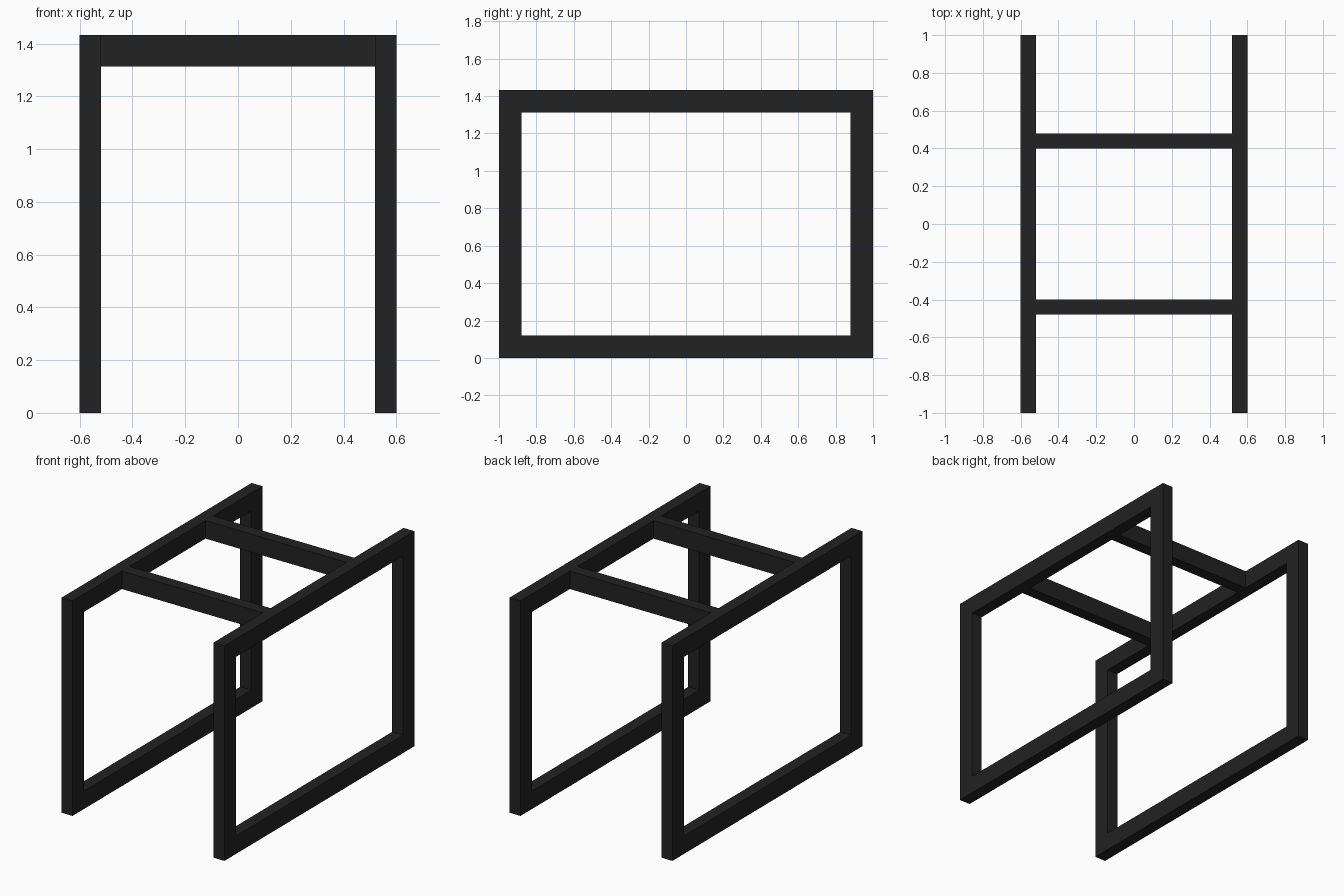
import bpy, bmesh

if "Cube" in bpy.data.objects:
    bpy.data.objects.remove(bpy.data.objects["Cube"])

HEIGHT, BAR, THICK = 1.433, 0.12, 0.08
OUTER_X = 0.6

mat = bpy.data.materials.new("black_metal")
mat.diffuse_color = (0.016, 0.016, 0.016, 1)
mat.use_nodes = True
mat.node_tree.nodes["Principled BSDF"].inputs["Base Color"].default_value = mat.diffuse_color


def finish(name, bm):
    bmesh.ops.recalc_face_normals(bm, faces=bm.faces)
    mesh = bpy.data.meshes.new(name)
    bm.to_mesh(mesh)
    bm.free()
    mesh.materials.append(mat)
    obj = bpy.data.objects.new(name, mesh)
    bpy.context.collection.objects.link(obj)
    return obj


def side_frame(name, x0):
    """Upright rectangular ring, extruded along x."""
    bm = bmesh.new()

    def ring(inset):
        y, lo, hi = 1 - inset, inset, HEIGHT - inset
        return [bm.verts.new((x0, a, b))
                for a, b in ((-y, lo), (y, lo), (y, hi), (-y, hi))]

    outer, inner = ring(0), ring(BAR)
    faces = []
    for i in range(4):
        j = (i + 1) % 4
        faces.append(bm.faces.new((outer[i], outer[j], inner[j], inner[i])))
    ext = bmesh.ops.extrude_face_region(bm, geom=faces, use_keep_orig=True)
    verts = [v for v in ext["geom"] if isinstance(v, bmesh.types.BMVert)]
    bmesh.ops.translate(bm, verts=verts, vec=(THICK, 0, 0))
    return finish(name, bm)


def cross_bar(name, y):
    """Box bar spanning the gap between the side frames."""
    bm = bmesh.new()
    bmesh.ops.create_cube(bm, size=1)
    bmesh.ops.scale(bm, verts=bm.verts, vec=(2 * (OUTER_X - THICK), THICK, BAR))
    bmesh.ops.translate(bm, verts=bm.verts, vec=(0, y, HEIGHT - BAR / 2))
    return finish(name, bm)


# Two rectangular side frames
side_frame("left_side_frame", -OUTER_X)
side_frame("right_side_frame", OUTER_X - THICK)

# Two bars joining the top rails
cross_bar("front_cross_bar", -0.44)
cross_bar("back_cross_bar", 0.44)
